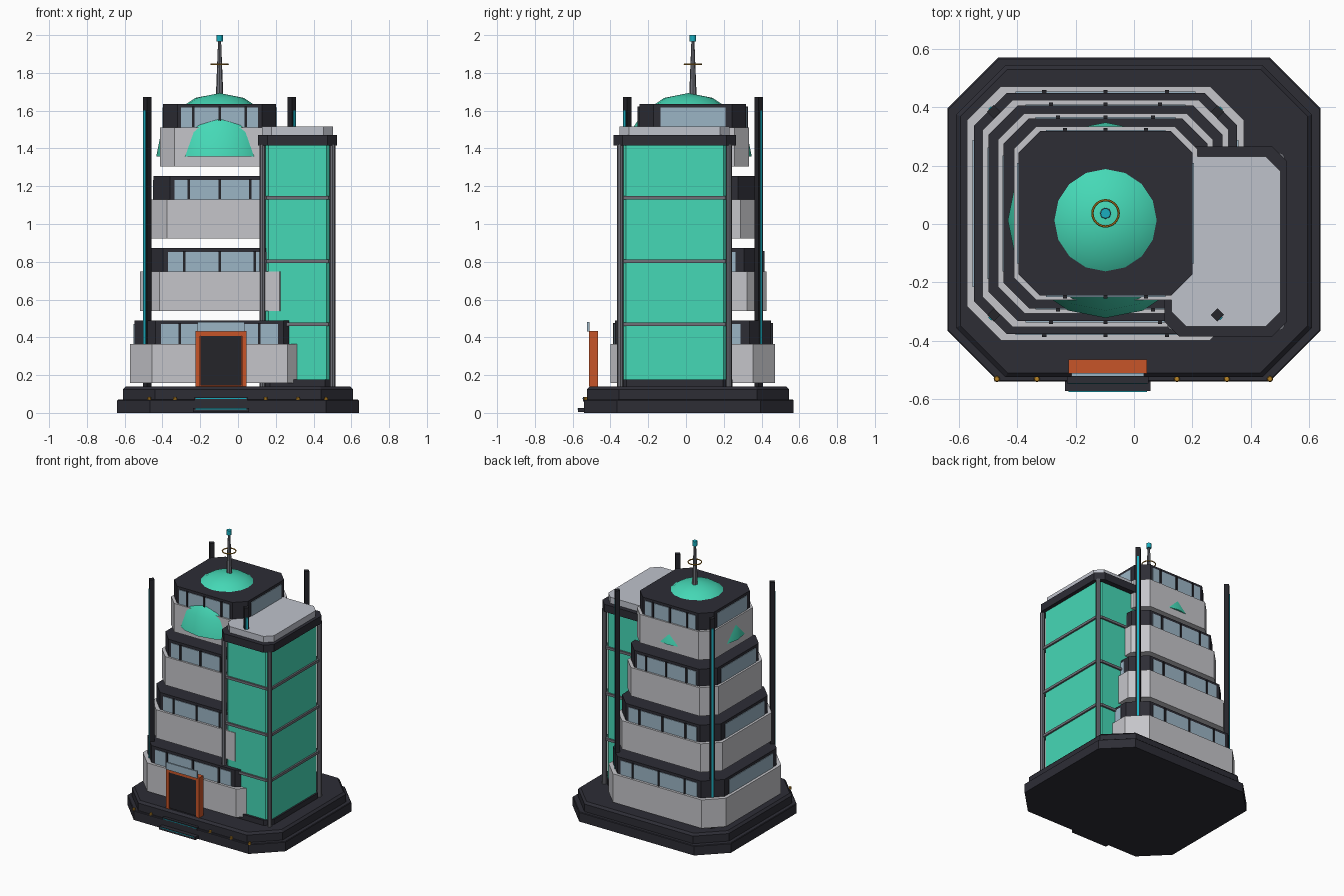
import bpy, bmesh, math
from mathutils import Vector, Matrix

if "Cube" in bpy.data.objects:
    bpy.data.objects.remove(bpy.data.objects["Cube"])


def material(name, rgb):
    m = bpy.data.materials.new(name)
    m.diffuse_color = (*rgb, 1)
    m.use_nodes = True
    m.node_tree.nodes["Principled BSDF"].inputs["Base Color"].default_value = m.diffuse_color
    return m


DARK = material("dark_trim", (0.026, 0.026, 0.036))
BLACK = material("near_black", (0.018, 0.018, 0.023))
WHITE = material("pale_panel", (0.56, 0.56, 0.59))
ROOF = material("roof_grey", (0.52, 0.54, 0.60))
GREEN = material("green_glass", (0.06, 0.69, 0.47))
GLASS = material("blue_glass", (0.33, 0.46, 0.56))
STEEL = material("steel_grey", (0.16, 0.165, 0.19))
ORANGE = material("orange_frame", (0.57, 0.09, 0.022))
GOLD = material("gold", (0.50, 0.24, 0.02))
CYAN = material("cyan_light", (0.01, 0.42, 0.52))


def finish(name, bm, mat, smooth=False):
    bmesh.ops.recalc_face_normals(bm, faces=bm.faces)
    me = bpy.data.meshes.new(name)
    bm.to_mesh(me)
    bm.free()
    me.materials.append(mat)
    for p in me.polygons:
        p.use_smooth = smooth
    ob = bpy.data.objects.new(name, me)
    bpy.context.collection.objects.link(ob)
    return ob


def octagon(name, mat, cx, cy, hx, hy, ch, z0, z1, bevel=0):
    """Prism with a chamfered-rectangle outline."""
    bm = bmesh.new()
    pts = [(hx - ch, -hy), (hx, ch - hy), (hx, hy - ch), (hx - ch, hy),
           (ch - hx, hy), (-hx, hy - ch), (-hx, ch - hy), (ch - hx, -hy)]
    f = bm.faces.new([bm.verts.new((cx + x, cy + y, z0)) for x, y in pts])
    r = bmesh.ops.extrude_face_region(bm, geom=[f])
    top = [v for v in r["geom"] if isinstance(v, bmesh.types.BMVert)]
    bmesh.ops.translate(bm, verts=top, vec=(0, 0, z1 - z0))
    if bevel:
        edges = [e for e in bm.edges if all(v.co.z > z1 - 1e-5 for v in e.verts)]
        bmesh.ops.bevel(bm, geom=edges, offset=bevel, segments=1, affect='EDGES')
    return finish(name, bm, mat)


def box(name, mat, x0, x1, y0, y1, z0, z1, turn=0):
    bm = bmesh.new()
    bmesh.ops.create_cube(bm, size=1)
    mid = Vector(((x0 + x1) / 2, (y0 + y1) / 2, (z0 + z1) / 2))
    bmesh.ops.transform(bm, verts=bm.verts, matrix=Matrix.Translation(mid)
                        @ Matrix.Rotation(turn, 4, 'Z')
                        @ Matrix.Diagonal((x1 - x0, y1 - y0, z1 - z0, 1)))
    return finish(name, bm, mat)


def cone(name, mat, x, y, z0, z1, r0, r1, sides=8):
    bm = bmesh.new()
    bmesh.ops.create_cone(bm, cap_ends=True, segments=sides, radius1=r0, radius2=r1,
                          depth=z1 - z0, matrix=Matrix.Translation((x, y, (z0 + z1) / 2)))
    return finish(name, bm, mat)


CX, CY = -0.0975, 0.0365

# stepped base
octagon("base_lower", DARK, 0, 0.015, 0.64, 0.555, 0.175, 0, 0.07, 0.004)
octagon("base_upper", DARK, 0, 0.01, 0.61, 0.535, 0.17, 0.07, 0.14, 0.015)

# four floating floors, each smaller than the one below
for i in range(4):
    hx, hy, z = 0.475 - 0.0535 * i, 0.435 - 0.046 * i, 0.158 + 0.382 * i
    n = f"floor_{i + 1}"
    octagon(n + "_parapet", WHITE, CX, CY, hx, hy, 0.245 * hx, z, z + 0.208)
    kx, ky = hx * 0.95, hy * 0.95
    octagon(n + "_core", DARK, CX, CY, kx, ky, 0.25 * kx, z + 0.15, z + 0.332)
    wx, wy, z0, z1 = kx * 0.685, ky * 0.61, z + 0.207, z + 0.312
    for s, side in ((-1, "front"), (1, "back")):
        y = CY + s * ky
        box(f"{n}_{side}_window", GLASS, CX - wx, CX + wx, y - 0.004, y + 0.004, z0, z1)
        for k in (-1, 0, 1):
            x = CX + k * wx * 0.68
            box(f"{n}_{side}_mullion", BLACK, x - 0.007, x + 0.007,
                y - 0.010, y + 0.010, z0, z1 + 0.005)
    for s, side in ((-1, "left"), (1, "right")):
        x = CX + s * kx
        box(f"{n}_{side}_window", GLASS, x - 0.004, x + 0.004, CY - wy, CY + wy, z0, z1)

# green hemisphere breaking through the top floor
bm = bmesh.new()
bmesh.ops.create_uvsphere(bm, u_segments=16, v_segments=8, radius=0.335)
bmesh.ops.bisect_plane(bm, geom=bm.verts[:] + bm.edges[:] + bm.faces[:], dist=1e-4,
                       plane_co=(0, 0, 0), plane_no=(0, 0, -1), clear_outer=True)
bmesh.ops.holes_fill(bm, edges=[e for e in bm.edges if e.is_boundary])
bmesh.ops.translate(bm, verts=bm.verts, vec=(CX, 0.013, 1.358))
dome = finish("dome", bm, GREEN, True)
for p in dome.data.polygons:
    p.use_smooth = len(p.vertices) < 8

# antenna with ring and tip
cone("antenna_mast", STEEL, CX, CY, 1.67, 1.97, 0.02, 0.008)
cone("antenna_tip", CYAN, CX, CY, 1.966, 2.0, 0.017, 0.017, 12)
bpy.ops.mesh.primitive_torus_add(location=(CX, CY, 1.845), major_radius=0.045,
                                 minor_radius=0.004, major_segments=24, minor_segments=6)
ring = bpy.context.object
ring.name = "antenna_ring"
ring.data.materials.append(GOLD)

# glazed side tower
TX, TY = 0.315, -0.06
octagon("tower_foot", DARK, TX, TY, 0.195, 0.305, 0.05, 0.14, 0.178)
octagon("tower_glass", GREEN, TX, TY, 0.183, 0.288, 0.03, 0.178, 1.418)
octagon("tower_cornice", DARK, TX, TY, 0.21, 0.325, 0.05, 1.415, 1.47)
octagon("tower_roof", ROOF, TX, TY, 0.187, 0.291, 0.05, 1.47, 1.515)
for z in (0.47, 0.803, 1.14):
    octagon("tower_band", STEEL, TX, TY, 0.195, 0.30, 0.03, z - 0.009, z + 0.009)
for sx in (-1, 1):
    for sy in (-1, 1):
        cone("tower_column", STEEL, TX + sx * 0.185, TY + sy * 0.288, 0.14, 1.42, 0.016, 0.016)

# corner fins, turned 45 degrees, with a light strip facing outward
for sx in (-1, 1):
    for sy in (-1, 1):
        x, y = CX + sx * 0.383, CY + sy * 0.348
        a = math.atan2(sy, sx)
        box("corner_fin", BLACK, x - 0.016, x + 0.016, y - 0.016, y + 0.016, 0.14, 1.672, a)
        x, y = x + 0.017 * math.cos(a), y + 0.017 * math.sin(a)
        box("fin_light", CYAN, x - 0.003, x + 0.003, y - 0.007, y + 0.007, 0.2, 1.6, a)

# entrance portal
DX = -0.09
for s in (-1, 1):
    x = DX + s * 0.1225
    box("door_jamb", ORANGE, x - 0.0125, x + 0.0125, -0.513, -0.465, 0.14, 0.433)
box("door_lintel", ORANGE, DX - 0.135, DX + 0.135, -0.513, -0.465, 0.408, 0.433)
box("door_backing", ORANGE, DX - 0.12, DX + 0.12, -0.49, -0.466, 0.14, 0.41)
box("door_panel", BLACK, DX - 0.108, DX + 0.108, -0.506, -0.489, 0.145, 0.407)
box("door_canopy_panel", GLASS, DX - 0.125, DX + 0.125, -0.523, -0.511, 0.43, 0.482)

# entrance steps with light strips
box("lower_step", DARK, DX - 0.147, DX + 0.147, -0.572, -0.5, 0.004, 0.026)
box("upper_step", DARK, DX - 0.14, DX + 0.14, -0.546, -0.5, 0.06, 0.084)
box("lower_step_light", CYAN, DX - 0.135, DX + 0.135, -0.575, -0.571, 0.019, 0.023)
box("upper_step_light", CYAN, DX - 0.135, DX + 0.135, -0.549, -0.545, 0.074, 0.078)

# small lamps along the front ledge
for x in (-0.47, -0.333, -0.012, 0.147, 0.318, 0.466):
    cone("ledge_lamp", GOLD, x, -0.531, 0.068, 0.084, 0.011, 0.008)
